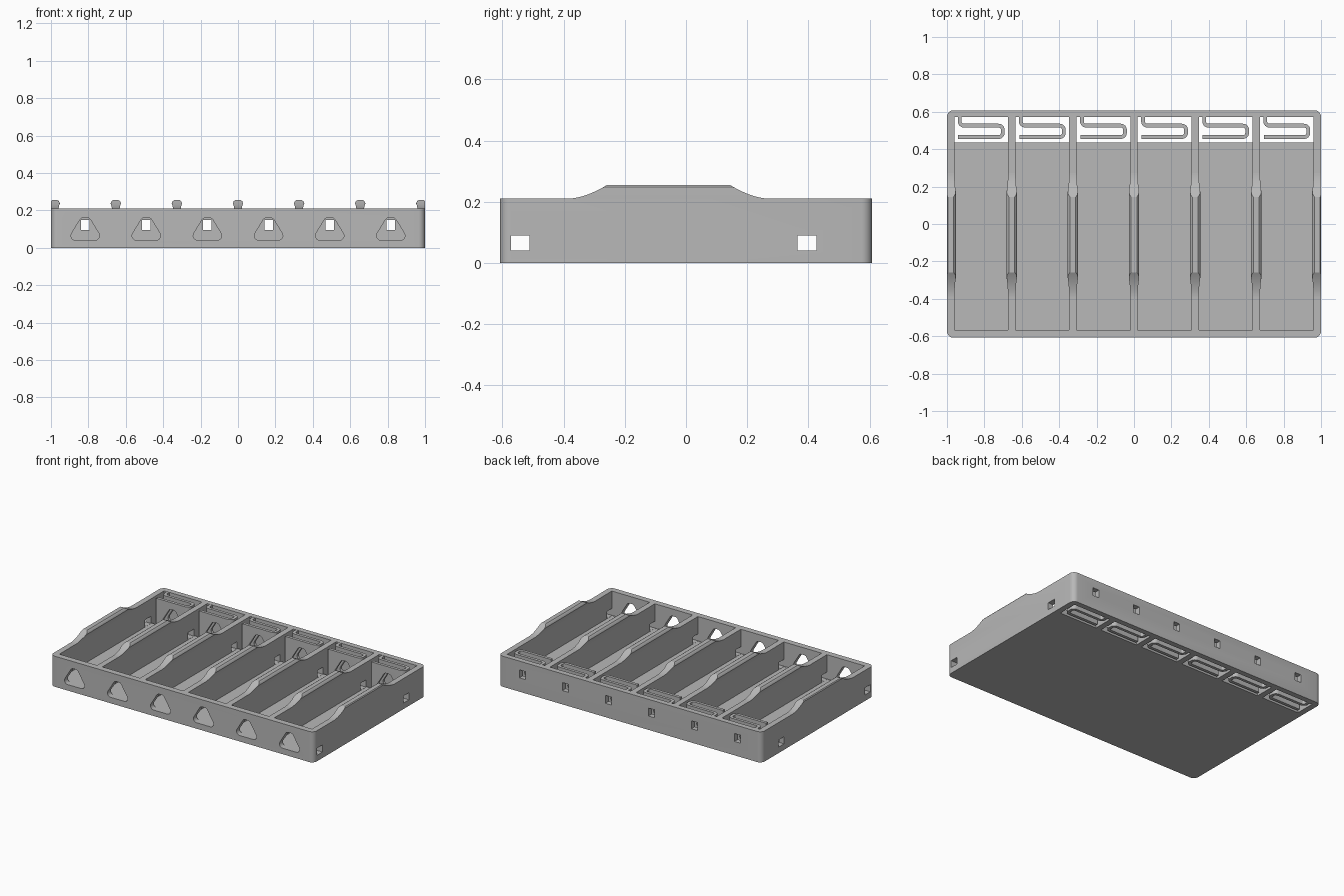
import bpy, bmesh, math
from mathutils import Vector

cube = bpy.data.objects.get("Cube")
if cube:
    bpy.data.objects.remove(cube)

PITCH = 0.3267           # spacing of the cells
HALF = 0.1435            # half width of one cell
RIM, CROWN, FLOOR = 0.21, 0.255, 0.04
FRONT_IN, BACK_IN, SLOT = -0.567, 0.571, 0.436
DEPTH = 0.608
CELLS = [(i - 2.5) * PITCH for i in range(6)]

grey = bpy.data.materials.new("plain grey plastic")
grey.use_nodes = True
grey.diffuse_color = (0.48, 0.48, 0.48, 1)
grey.node_tree.nodes["Principled BSDF"].inputs["Base Color"].default_value = grey.diffuse_color


def prism(bm, pts, lo, hi, axis="z"):
    """Extrude a flat outline along z (outline x,y) or along y (outline x,z)."""
    def place(p, d):
        return (p[0], p[1], d) if axis == "z" else (p[0], d, p[1])
    a = [bm.verts.new(place(p, lo)) for p in pts]
    b = [bm.verts.new(place(p, hi)) for p in pts]
    bm.faces.new(a)
    bm.faces.new(b)
    for i in range(len(pts)):
        j = (i + 1) % len(pts)
        bm.faces.new((a[i], a[j], b[j], b[i]))


def rect(x0, x1, y0, y1):
    return [(x0, y0), (x1, y0), (x1, y1), (x0, y1)]


def rounded(pts, r, seg=6, closed=True):
    """Round the corners of an outline or open path with tangent arcs."""
    pts = [Vector(p) for p in pts]
    n, out = len(pts), []
    for i, p in enumerate(pts):
        if not closed and i in (0, n - 1):
            out.append(p)
            continue
        u = (pts[i - 1] - p).normalized()
        v = (pts[(i + 1) % n] - p).normalized()
        half = u.angle(v) / 2
        centre = p + (u + v).normalized() * r / math.sin(half)
        s = p + u * r / math.tan(half) - centre
        e = p + v * r / math.tan(half) - centre
        sweep = math.pi - 2 * half
        for k in range(seg + 1):
            t = k / seg
            out.append(centre + (s * math.sin((1 - t) * sweep) + e * math.sin(t * sweep))
                       / math.sin(sweep))
    return out


def ribbon(path, width):
    """Outline of a strip that follows a path."""
    left, right = [], []
    for i, p in enumerate(path):
        d = (path[min(i + 1, len(path) - 1)] - path[max(i - 1, 0)]).normalized()
        side = Vector((-d.y, d.x)) * width / 2
        left.append(p + side)
        right.append(p - side)
    return left + right[::-1]


def finish(name, bm):
    bmesh.ops.recalc_face_normals(bm, faces=bm.faces)
    mesh = bpy.data.meshes.new(name)
    bm.to_mesh(mesh)
    bm.free()
    mesh.materials.append(grey)
    ob = bpy.data.objects.new(name, mesh)
    bpy.context.collection.objects.link(ob)
    return ob


def activate(ob):
    bpy.ops.object.select_all(action="DESELECT")
    ob.select_set(True)
    bpy.context.view_layer.objects.active = ob


def carve(ob, cutters):
    activate(ob)
    for c in cutters:
        mod = ob.modifiers.new("cut", "BOOLEAN")
        mod.operation, mod.solver, mod.object = "DIFFERENCE", "EXACT", c
        bpy.ops.object.modifier_apply(modifier=mod.name)


def smooth(ob):
    activate(ob)
    bpy.ops.object.shade_smooth_by_angle(angle=math.radians(30))


# Tray block with rounded upright corners
bm = bmesh.new()
prism(bm, rounded(rect(-1, 1, -DEPTH, DEPTH), 0.035), 0, RIM)
tray = finish("tray", bm)

# Cutters: cells, spring slots, contact windows, rear wire holes, side tunnels
cells, slots, windows, wires, tunnels = [bmesh.new() for _ in range(5)]
for x in CELLS:
    prism(cells, rect(x - HALF, x + HALF, FRONT_IN, BACK_IN), FLOOR, 0.4)
    prism(slots, rect(x - HALF, x + HALF, SLOT, BACK_IN), -0.1, 0.1)
    tri = [(x - 0.095, 0.041), (x + 0.095, 0.041), (x + 0.022, 0.161), (x - 0.022, 0.161)]
    prism(windows, rounded(tri, 0.024), -0.7, 0.55, "y")
    prism(wires, rect(x - 0.023, x + 0.023, 0.095, 0.15), 0.5, 0.7, "y")
for y0, y1 in ((-0.571, -0.512), (0.365, 0.427)):
    prism(tunnels, rect(-1.1, 1.1, y0, y1), FLOOR + 0.001, 0.09)
cutters = [finish(n, b) for n, b in (
    ("cell_cutter", cells), ("slot_cutter", slots), ("window_cutter", windows),
    ("wire_hole_cutter", wires), ("side_tunnel_cutter", tunnels))]
for c in cutters:
    c.hide_render = True

carve(tray, cutters)
smooth(tray)

# Folded flat springs hanging from the back wall
bm = bmesh.new()
for x in CELLS:
    path = [(x - 0.115, 0.59), (x - 0.115, 0.526), (x + 0.115, 0.526),
            (x + 0.115, 0.465), (x - 0.123, 0.465)]
    prism(bm, ribbon(rounded(path, 0.022, closed=False), 0.02), 0, RIM - 0.001)
springs = finish("springs", bm)
carve(springs, [cutters[2]])
smooth(springs)

for c in cutters:
    bpy.data.objects.remove(c)

# Crowned grips on top of each wall: (half width, height) from the bottom up
SECTION = [(0.0195, 0.2), (0.0205, RIM), (0.023, 0.224), (0.028, 0.238),
           (0.023, 0.249), (0.015, CROWN)]


def half_width(z):
    for (w0, z0), (w1, z1) in zip(SECTION, SECTION[1:]):
        if z <= z1:
            return w0 + (w1 - w0) * (z - z0) / (z1 - z0)
    return SECTION[-1][0]


# Height along the wall: concave ramps up to a level crown
STEPS = 10
RAMP = [(k / STEPS, RIM + (CROWN - RIM) * (k / STEPS) ** 1.8) for k in range(STEPS + 1)]
stations = [(-0.39 + 0.132 * t, h) for t, h in RAMP]
stations += [(0.275 - 0.131 * t, h) for t, h in reversed(RAMP)]

bm = bmesh.new()
for i in range(7):
    x = (i - 3) * PITCH
    rings = []
    for y, h in stations:
        levels = [min(z, h - 0.0001 * (len(SECTION) - k)) for k, (w, z) in enumerate(SECTION)]
        side = [(half_width(z), z) for z in levels]
        ring = [(x + w, z) for w, z in side] + [(x - w, z) for w, z in reversed(side)]
        rings.append([bm.verts.new((max(-1, min(1, px)), y, z)) for px, z in ring])
    for a, b in zip(rings, rings[1:]):
        for k in range(len(a)):
            j = (k + 1) % len(a)
            bm.faces.new((a[k], a[j], b[j], b[k]))
    bm.faces.new(rings[0])
    bm.faces.new(rings[-1])
smooth(finish("wall_grips", bm))
